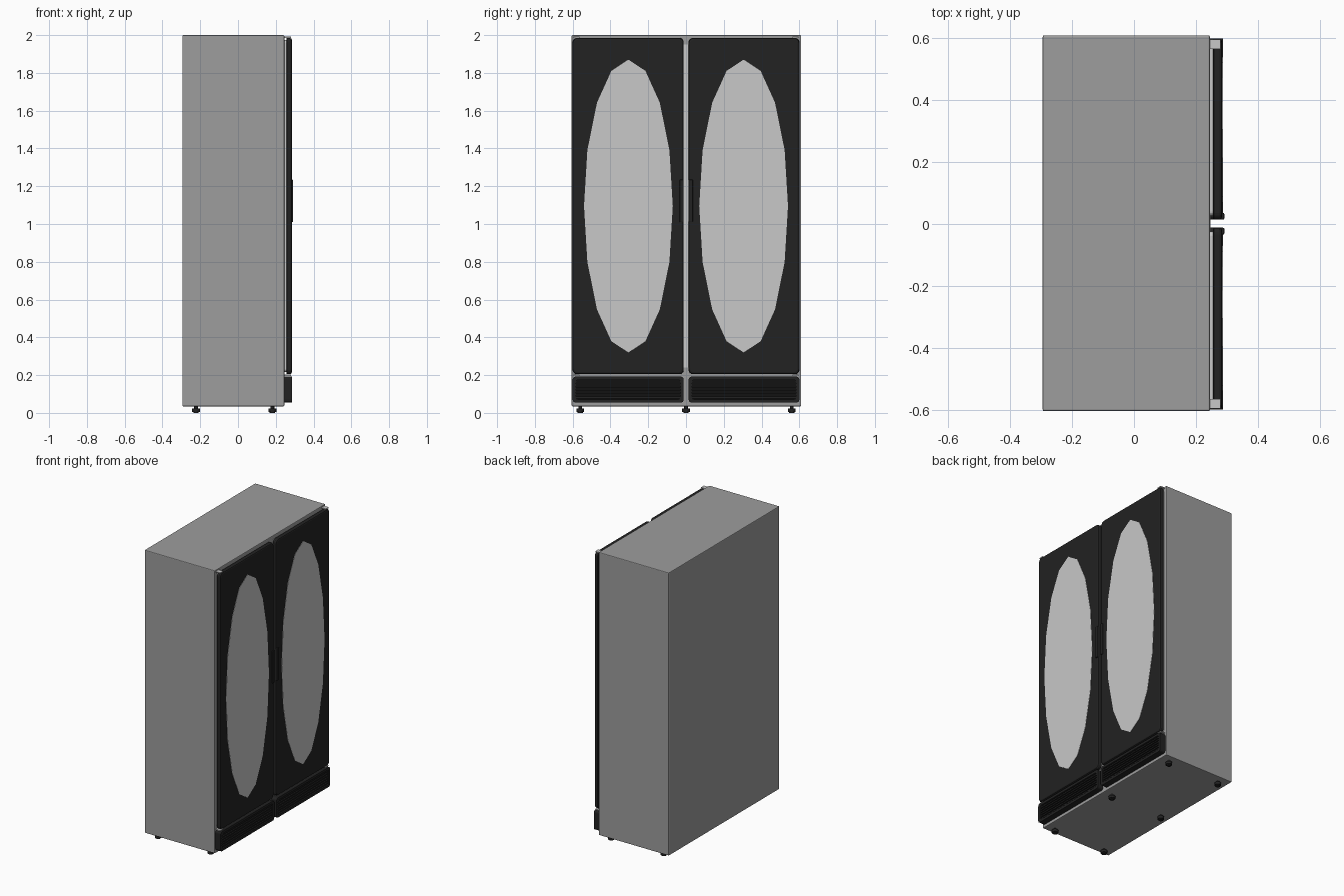
import bpy, bmesh, math
from mathutils import Matrix

if "Cube" in bpy.data.objects:
    bpy.data.objects.remove(bpy.data.objects["Cube"])


def material(name, v):
    m = bpy.data.materials.new(name)
    m.diffuse_color = (v, v, v, 1)
    m.use_nodes = True
    m.node_tree.nodes["Principled BSDF"].inputs["Base Color"].default_value = m.diffuse_color
    return m


GREY = material("cabinet grey", 0.34)
BLACK = material("door black", 0.016)
DARK = material("recess black", 0.006)
LIGHT = material("pale panel", 0.58)


def finish(name, bm, mat):
    bmesh.ops.recalc_face_normals(bm, faces=bm.faces)
    me = bpy.data.meshes.new(name)
    bm.to_mesh(me)
    bm.free()
    me.materials.append(mat)
    ob = bpy.data.objects.new(name, me)
    bpy.context.collection.objects.link(ob)
    return ob


def box(name, x, y, z, mat, bevel=0.0, segments=2):
    """Box from (min, max) ranges."""
    bm = bmesh.new()
    bmesh.ops.create_cube(bm, size=1)
    for v in bm.verts:
        for i, r in enumerate((x, y, z)):
            v.co[i] = r[0] if v.co[i] < 0 else r[1]
    if bevel:
        bmesh.ops.bevel(bm, geom=bm.edges[:], offset=bevel, segments=segments,
                        affect='EDGES', profile=0.5)
    return finish(name, bm, mat)


def rounded(y, z, r, steps=4):
    """Rounded rectangle outline in the y-z plane."""
    pts = []
    for cy, cz, a0 in ((y[1] - r, z[1] - r, 0), (y[0] + r, z[1] - r, 90),
                       (y[0] + r, z[0] + r, 180), (y[1] - r, z[0] + r, 270)):
        for i in range(steps + 1):
            a = math.radians(a0 + 90 * i / steps)
            pts.append((cy + r * math.cos(a), cz + r * math.sin(a)))
    return pts


def slab(name, layers, mat):
    """Loft matching outlines along x; each layer is (x, outline)."""
    bm = bmesh.new()
    rings = [[bm.verts.new((x, *p)) for p in pts] for x, pts in layers]
    for a, b in zip(rings, rings[1:]):
        for i in range(len(a)):
            j = (i + 1) % len(a)
            bm.faces.new((a[i], a[j], b[j], b[i]))
    bm.faces.new(rings[0])
    bm.faces.new(rings[-1])
    return finish(name, bm, mat)


def frame(name, x, y, z, t, mat):
    """Rectangular ring with a see-through middle."""
    bm = bmesh.new()
    outer, inner = [], []
    for px in x:
        outer.append([bm.verts.new((px, *p)) for p in rounded(y, z, 0.015)])
        inner.append([bm.verts.new((px, *p)) for p in
                      rounded((y[0] + t, y[1] - t), (z[0] + t, z[1] - t), 0.012)])
    n = len(outer[0])
    for i in range(n):
        j = (i + 1) % n
        for a, b in ((outer[0], outer[1]), (outer[1], inner[1]),
                     (inner[1], inner[0]), (inner[0], outer[0])):
            bm.faces.new((a[i], a[j], b[j], b[i]))
    return finish(name, bm, mat)


# Cabinet body and the pale post seen between the doors
box("cabinet", (-0.295, 0.245), (-0.605, 0.61), (0.035, 2.0), GREY, 0.005)
box("centre_post", (0.24, 0.248), (-0.05, 0.05), (0.24, 1.95), LIGHT)

# Two doors, each with seal, window, handle, hinges and lower grille
for side, (y0, y1) in (("left", (-0.6, -0.012)), ("right", (0.014, 0.6))):
    s = -1 if side == "left" else 1
    yc, zc = s * 0.305, 1.095
    z0, z1 = 0.205, 1.985

    def ring(d):
        return rounded((y0 + d, y1 - d), (z0 + d, z1 - d), 0.022)

    slab(side + "_door", [(0.256, ring(0.003)), (0.259, ring(0)), (0.276, ring(0)),
                          (0.282, ring(0.003)), (0.285, ring(0.009))], BLACK)
    frame(side + "_seal", (0.243, 0.257), (y0 + 0.012, y1 - 0.012),
          (z0 + 0.012, z1 - 0.012), 0.025, LIGHT)

    # Sixteen-sided oval window
    oval = [(yc + 0.235 * math.sin(k * math.pi / 8),
             zc + 0.775 * math.cos(k * math.pi / 8)) for k in range(16)]
    slab(side + "_window", [(0.283, oval), (0.287, oval)], LIGHT)

    # Handle at the inner door edge
    inner = y1 if s < 0 else y0
    hy = sorted((inner, inner + s * 0.022))
    box(side + "_handle", (0.27, 0.292), hy, (1.01, 1.235), BLACK, 0.004)

    # Hinge plates at the outer corners
    outer = y0 if s < 0 else y1
    plate = sorted((outer - s * 0.004, outer - s * 0.035))
    for level, z in (("top", 1.986), ("bottom", 0.196)):
        box(f"{side}_{level}_hinge", (0.243, 0.28), plate, (z, z + 0.006), LIGHT)

    # Lower grille with horizontal slats
    gz = (0.055, 0.192)
    frame(side + "_grille_frame", (0.244, 0.287), (y0, y1), gz, 0.017, BLACK)
    box(side + "_grille_back", (0.244, 0.268), (y0 + 0.01, y1 - 0.01),
        (gz[0] + 0.01, gz[1] - 0.01), DARK)
    for k in range(6):
        z = 0.077 + k * 0.0165
        box(f"{side}_grille_slat_{k}", (0.264, 0.283), (y0 + 0.014, y1 - 0.014),
            (z, z + 0.009), BLACK)

# Six short feet with stem and pad
for x in (-0.222, 0.182):
    for y in (-0.56, 0.0, 0.56):
        bm = bmesh.new()
        for r, za, zb in ((0.021, 0.006, 0.024), (0.014, 0.0, 0.006), (0.01, 0.024, 0.037)):
            bmesh.ops.create_cone(bm, cap_ends=True, segments=16, radius1=r, radius2=r,
                                  depth=zb - za,
                                  matrix=Matrix.Translation((x, y, (za + zb) / 2)))
        finish("foot", bm, BLACK)
